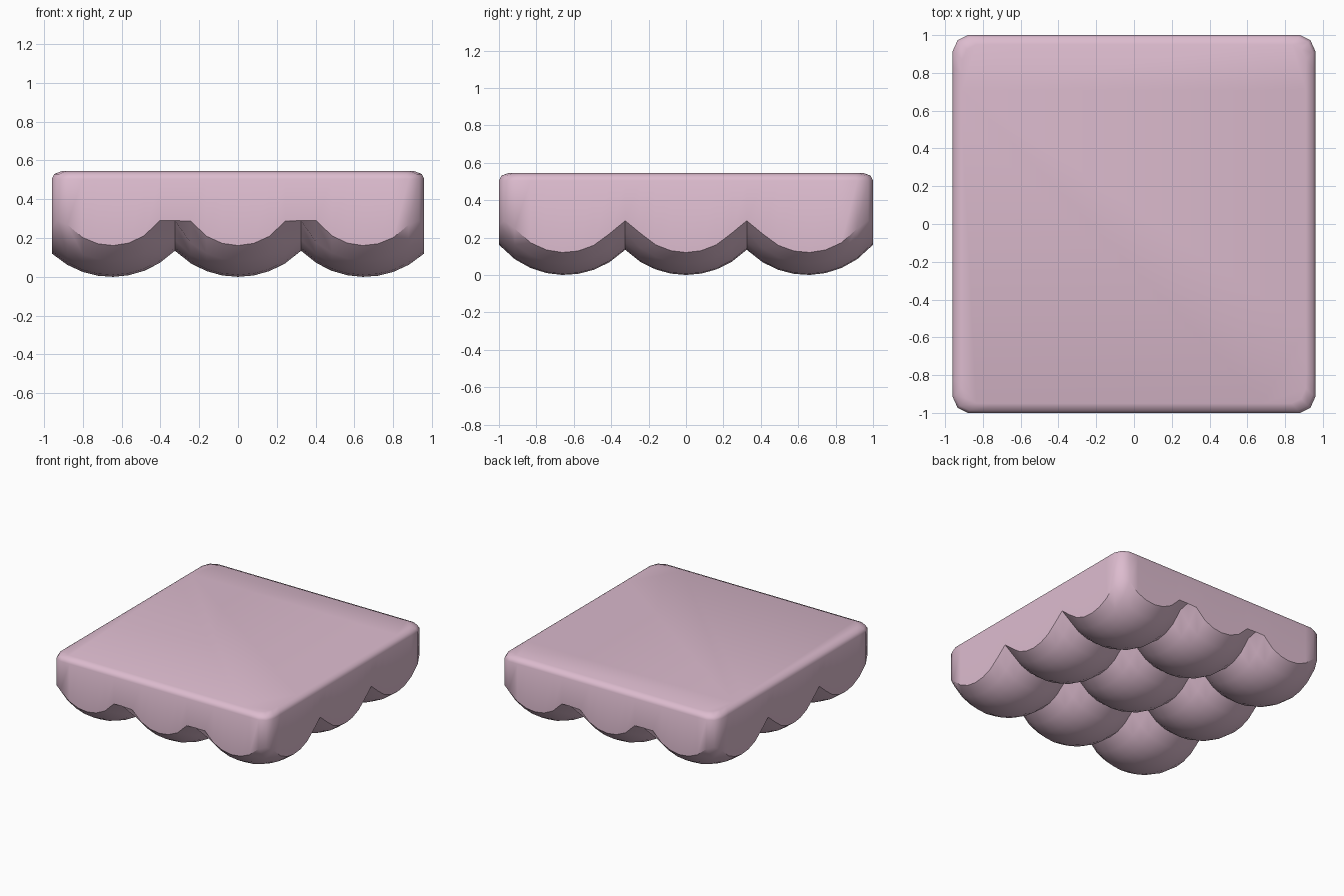
import bpy, bmesh, math

if "Cube" in bpy.data.objects:
    bpy.data.objects.remove(bpy.data.objects["Cube"])

HX, HY = 0.96, 1.0       # half width, half depth
TOP, R = 0.545, 0.46     # height, dome radius
PITCH = 0.65             # spacing of the domes
CORNER = 0.09            # plan corner radius
N = 8                    # steps per cell


def stations(half):
    """Grid lines that land exactly on the creases between domes."""
    k = [-half, -PITCH / 2, PITCH / 2, half]
    out = [k[i] + (k[i + 1] - k[i]) * j / N for i in range(3) for j in range(N)]
    return out + [half]


def round_plan(x, y):
    """Pull square corners onto a rounded outline."""
    u = (abs(x) - (HX - CORNER)) / CORNER
    v = (abs(y) - (HY - CORNER)) / CORNER
    if u > 0 and v > 0:
        s = max(u, v) / math.hypot(u, v)
        x = math.copysign(HX - CORNER + CORNER * u * s, x)
        y = math.copysign(HY - CORNER + CORNER * v * s, y)
    return x, y


def dome_height(x, y):
    """Lowest point of the 3 x 3 spheres at this position."""
    d2 = min((x - i * PITCH) ** 2 + (y - j * PITCH) ** 2
             for i in (-1, 0, 1) for j in (-1, 0, 1))
    return min(0.29, R - math.sqrt(max(0.0, R * R - d2)))


bm = bmesh.new()

# Domed underside
xs, ys = stations(HX), stations(HY)
grid = []
for x in xs:
    row = []
    for y in ys:
        px, py = round_plan(x, y)
        row.append(bm.verts.new((px, py, dome_height(px, py))))
    grid.append(row)
M = 3 * N
for i in range(M):
    for j in range(M):
        bm.faces.new((grid[i][j], grid[i][j + 1], grid[i + 1][j + 1], grid[i + 1][j]))

# Side walls and softened top rim
ring = ([grid[i][0] for i in range(M)] + [grid[M][j] for j in range(M)] +
        [grid[i][M] for i in range(M, 0, -1)] + [grid[0][j] for j in range(M, 0, -1)])
base = [v.co.copy() for v in ring]
for inset, z in ((0.0, 0.505), (0.012, 0.53), (0.05, TOP)):
    new = [bm.verts.new((c.x * (1 - inset / HX), c.y * (1 - inset / HY), z)) for c in base]
    for k in range(len(ring)):
        n = (k + 1) % len(ring)
        bm.faces.new((ring[k], ring[n], new[n], new[k]))
    ring = new

# Flat top
bm.faces.new(ring)
bmesh.ops.recalc_face_normals(bm, faces=bm.faces)

mesh = bpy.data.meshes.new("domed_slab")
bm.to_mesh(mesh)
bm.free()
slab = bpy.data.objects.new("domed_slab", mesh)
bpy.context.collection.objects.link(slab)

# Soft pink colour
mat = bpy.data.materials.new("soft_pink")
mat.diffuse_color = (0.72, 0.5, 0.62, 1)
mat.use_nodes = True
mat.node_tree.nodes["Principled BSDF"].inputs["Base Color"].default_value = mat.diffuse_color
mesh.materials.append(mat)

bpy.context.view_layer.objects.active = slab
slab.select_set(True)
bpy.ops.object.shade_smooth_by_angle(angle=math.radians(45))
